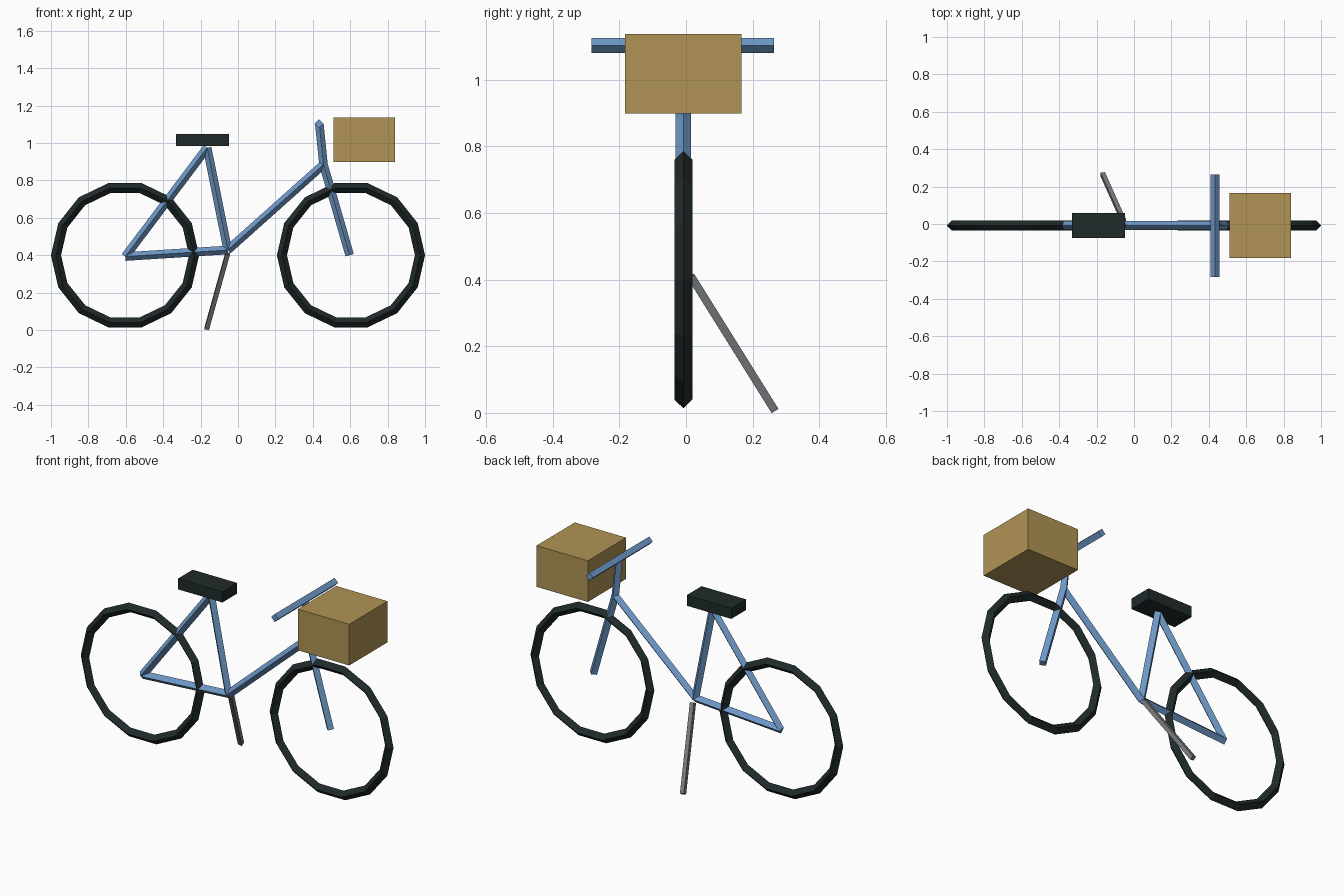
import bpy
import bmesh
from math import pi, cos, sin
from mathutils import Vector

if "Cube" in bpy.data.objects:
    bpy.data.objects.remove(bpy.data.objects["Cube"])

MID = -0.008   # y of the bicycle's centre plane


def material(name, rgb):
    m = bpy.data.materials.new(name)
    m.use_nodes = True
    m.diffuse_color = (*rgb, 1)
    m.node_tree.nodes["Principled BSDF"].inputs["Base Color"].default_value = (*rgb, 1)
    return m


blue = material("frame blue", (0.155, 0.315, 0.57))
black = material("rubber black", (0.014, 0.023, 0.023))
tan = material("basket tan", (0.434, 0.296, 0.09))
grey = material("stand grey", (0.2, 0.21, 0.225))


def tube(name, points, radius, mat, side=(0, 1, 0), spin=0.0):
    """Four-sided tube along a path; one corner points to side when spin is 0."""
    pts = [Vector(p) for p in points]
    bm = bmesh.new()
    rings = []
    for i, p in enumerate(pts):
        d = (pts[min(i + 1, len(pts) - 1)] - pts[max(i - 1, 0)]).normalized()
        s = Vector(side)
        s = (s - d * s.dot(d)).normalized()
        u = d.cross(s)
        angles = [spin + k * pi / 2 for k in range(4)]
        rings.append([bm.verts.new(p + radius * (s * cos(a) + u * sin(a))) for a in angles])
    for r0, r1 in zip(rings, rings[1:]):
        for k in range(4):
            bm.faces.new((r0[k], r0[k - 3], r1[k - 3], r1[k]))
    bm.faces.new(rings[0])
    bm.faces.new(rings[-1])
    bmesh.ops.recalc_face_normals(bm, faces=bm.faces)
    me = bpy.data.meshes.new(name)
    bm.to_mesh(me)
    bm.free()
    me.materials.append(mat)
    ob = bpy.data.objects.new(name, me)
    bpy.context.collection.objects.link(ob)
    return ob


def box(name, centre, size, mat):
    bpy.ops.mesh.primitive_cube_add(size=1, location=centre)
    ob = bpy.context.object
    ob.name = name
    ob.scale = size
    ob.data.materials.append(mat)


# Wheels: chunky rings with a diamond section
for name, x in (("rear_wheel", -0.604), ("front_wheel", 0.604)):
    bpy.ops.mesh.primitive_torus_add(
        major_segments=14, minor_segments=4, major_radius=0.369, minor_radius=0.027,
        location=(x, MID, 0.4), rotation=(pi / 2, 0, 0))
    wheel = bpy.context.object
    wheel.name = name
    wheel.data.materials.append(black)

# Frame tubes
axle = (-0.603, MID, 0.393)
seat_top = (-0.165, MID, 0.975)
crank = (-0.055, MID, 0.428)
head = (0.457, MID, 0.885)
stem_top = (0.435, MID, 1.1)
fork_end = (0.597, MID, 0.4)
R = 0.023
tube("seat_stay", [axle, seat_top], R, blue)
tube("chain_stay", [axle, crank], R, blue)
tube("seat_tube", [crank, seat_top], R, blue)
tube("down_tube", [crank, head], R, blue)
tube("fork_and_stem", [fork_end, head, stem_top], R, blue)

# Handlebar
tube("handlebar", [(0.433, -0.283, 1.103), (0.433, 0.264, 1.103)], R, blue, side=(0, 0, 1))

# Saddle and basket
box("saddle", (-0.189, MID, 1.016), (0.284, 0.134, 0.062), black)
box("basket", (0.675, MID, 1.018), (0.328, 0.35, 0.238), tan)

# Kickstand
tube("kickstand", [(-0.055, 0.015, 0.41), (-0.167, 0.266, 0.008)], 0.017, grey,
     side=(1, 0, 0), spin=pi / 4)
